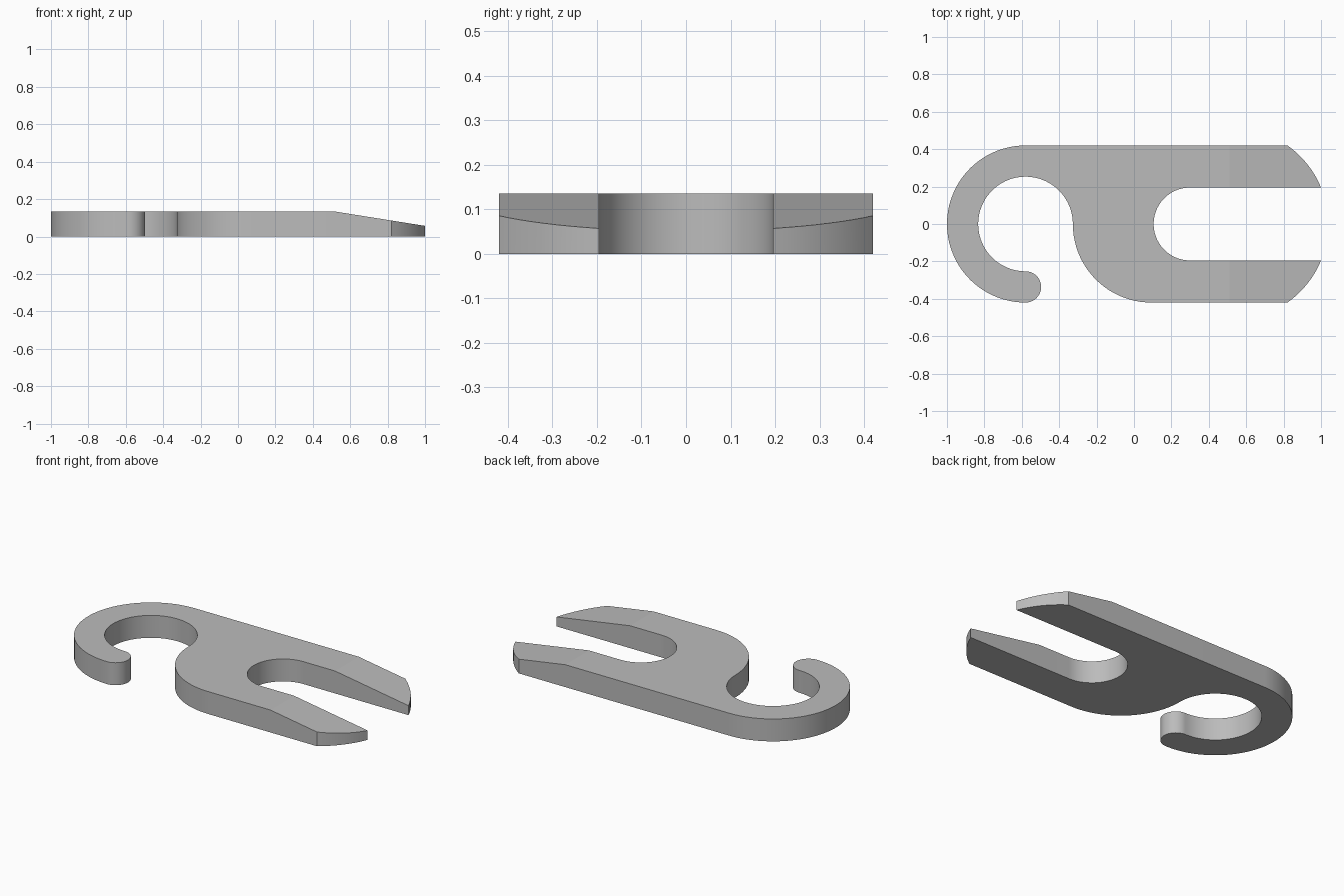
import bpy
import bmesh
from math import radians, cos, sin, atan2, hypot, degrees

cube = bpy.data.objects.get("Cube")
if cube:
    bpy.data.objects.remove(cube, do_unlink=True)

THICK, TIP_THICK = 0.135, 0.057
HALF_W, SLOT_R = 0.42, 0.195
HOOK_X, HOOK_R = -0.58, 0.253
RAMP_X = 0.51
END_X = 0.525          # centre of the curved fork ends


def arc(cx, cy, r, start, end, step=4):
    """Points along a circular arc, angles in degrees."""
    n = max(2, round(abs(end - start) / step))
    angles = [radians(start + (end - start) * i / n) for i in range(n + 1)]
    return [(cx + r * cos(a), cy + r * sin(a)) for a in angles]


# Outline, part by part
end_r = hypot(1 - END_X, SLOT_R)
tip_a = degrees(atan2(SLOT_R, 1 - END_X))
corner_a = degrees(atan2(HALF_W, 0.82 - END_X))
cap_r = (HALF_W - HOOK_R) / 2

outline = arc(HOOK_X, 0, HALF_W, 90, 270)                          # hook outside
outline += arc(HOOK_X, -HOOK_R - cap_r, cap_r, -90, 90, 5)         # rounded hook end
outline += arc(HOOK_X, 0, HOOK_R, 270, 0)                          # hook inside
outline += arc(HOOK_X + HOOK_R + HALF_W, 0, HALF_W, 180, 270)      # body shoulder
outline += arc(END_X, 0, end_r, -corner_a, -tip_a)                 # front prong end
outline += arc(0.30, 0, SLOT_R, 270, 90)                           # slot
outline += arc(END_X, 0, end_r, tip_a, corner_a)                   # back prong end

# Extrude the outline into a plate
bm = bmesh.new()
face = bm.faces.new([bm.verts.new((x, y, 0)) for x, y in outline])
bmesh.ops.remove_doubles(bm, verts=bm.verts[:], dist=0.0005)
top = bmesh.ops.extrude_face_region(bm, geom=bm.faces[:], use_keep_orig=True)
for v in top["geom"]:
    if isinstance(v, bmesh.types.BMVert):
        v.co.z = THICK

# Thin the prongs towards their tips
bmesh.ops.bisect_plane(bm, geom=bm.verts[:] + bm.edges[:] + bm.faces[:],
                       plane_co=(RAMP_X, 0, 0), plane_no=(1, 0, 0))
for v in bm.verts:
    if v.co.z > 0.1 and v.co.x > RAMP_X:
        v.co.z -= (THICK - TIP_THICK) * (v.co.x - RAMP_X) / (1 - RAMP_X)
bmesh.ops.recalc_face_normals(bm, faces=bm.faces[:])

mesh = bpy.data.meshes.new("hooked_fork_plate")
bm.to_mesh(mesh)
bm.free()
plate = bpy.data.objects.new("hooked_fork_plate", mesh)
bpy.context.collection.objects.link(plate)

# Plain grey
grey = bpy.data.materials.new("grey")
grey.use_nodes = True
colour = (0.5, 0.5, 0.5, 1)
grey.diffuse_color = colour
grey.node_tree.nodes["Principled BSDF"].inputs["Base Color"].default_value = colour
mesh.materials.append(grey)

# Smooth walls, crisp rims and ramp line
bpy.ops.object.select_all(action="DESELECT")
plate.select_set(True)
bpy.context.view_layer.objects.active = plate
bpy.ops.object.shade_smooth_by_angle(angle=radians(8))
